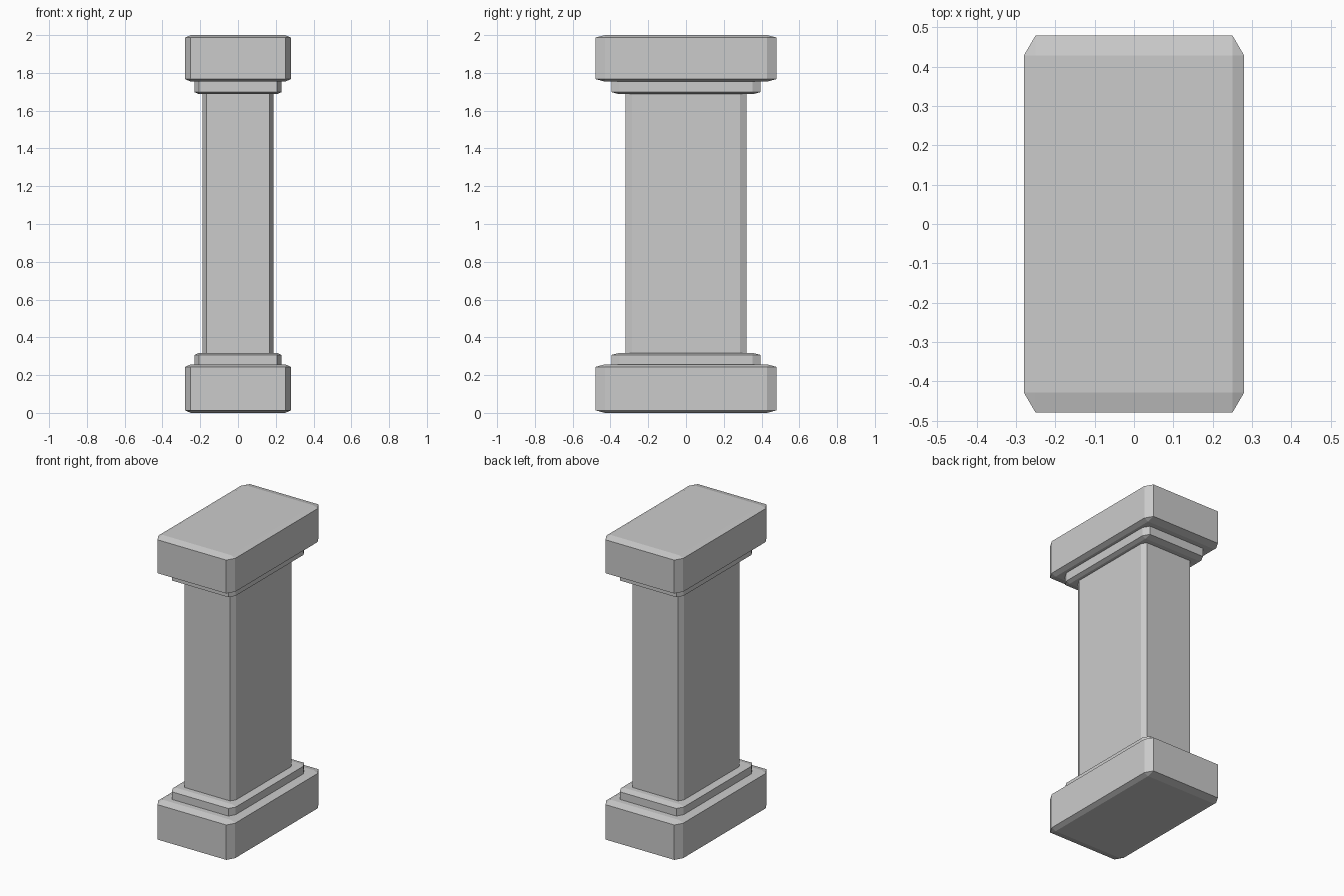
import bpy, bmesh

if "Cube" in bpy.data.objects:
    bpy.data.objects.remove(bpy.data.objects["Cube"])

BEVEL = 0.053  # chamfer as a fraction of each box dimension


def chamfered_box(name, width, depth, z0, z1):
    """Bevel a unit cube, then scale it so the chamfer follows its proportions."""
    bm = bmesh.new()
    bmesh.ops.create_cube(bm, size=1)
    bmesh.ops.bevel(bm, geom=bm.edges[:], offset=BEVEL, segments=1,
                    affect='EDGES', profile=0.5)
    bmesh.ops.scale(bm, vec=(width, depth, z1 - z0), verts=bm.verts)
    bmesh.ops.translate(bm, vec=(0, 0, (z0 + z1) / 2), verts=bm.verts)
    mesh = bpy.data.meshes.new(name)
    bm.to_mesh(mesh)
    bm.free()
    obj = bpy.data.objects.new(name, mesh)
    bpy.context.collection.objects.link(obj)
    return obj


# Base and capital blocks with their stepped collars
chamfered_box("base_block", 0.56, 0.96, 0.0, 0.257)
chamfered_box("base_collar", 0.46, 0.788, 0.108, 0.318)
chamfered_box("capital_block", 0.56, 0.96, 1.754, 2.0)
chamfered_box("capital_collar", 0.46, 0.788, 1.687, 1.892)

# Shaft, its ends sunk into the blocks
chamfered_box("shaft", 0.374, 0.64, 0.16, 1.84)
